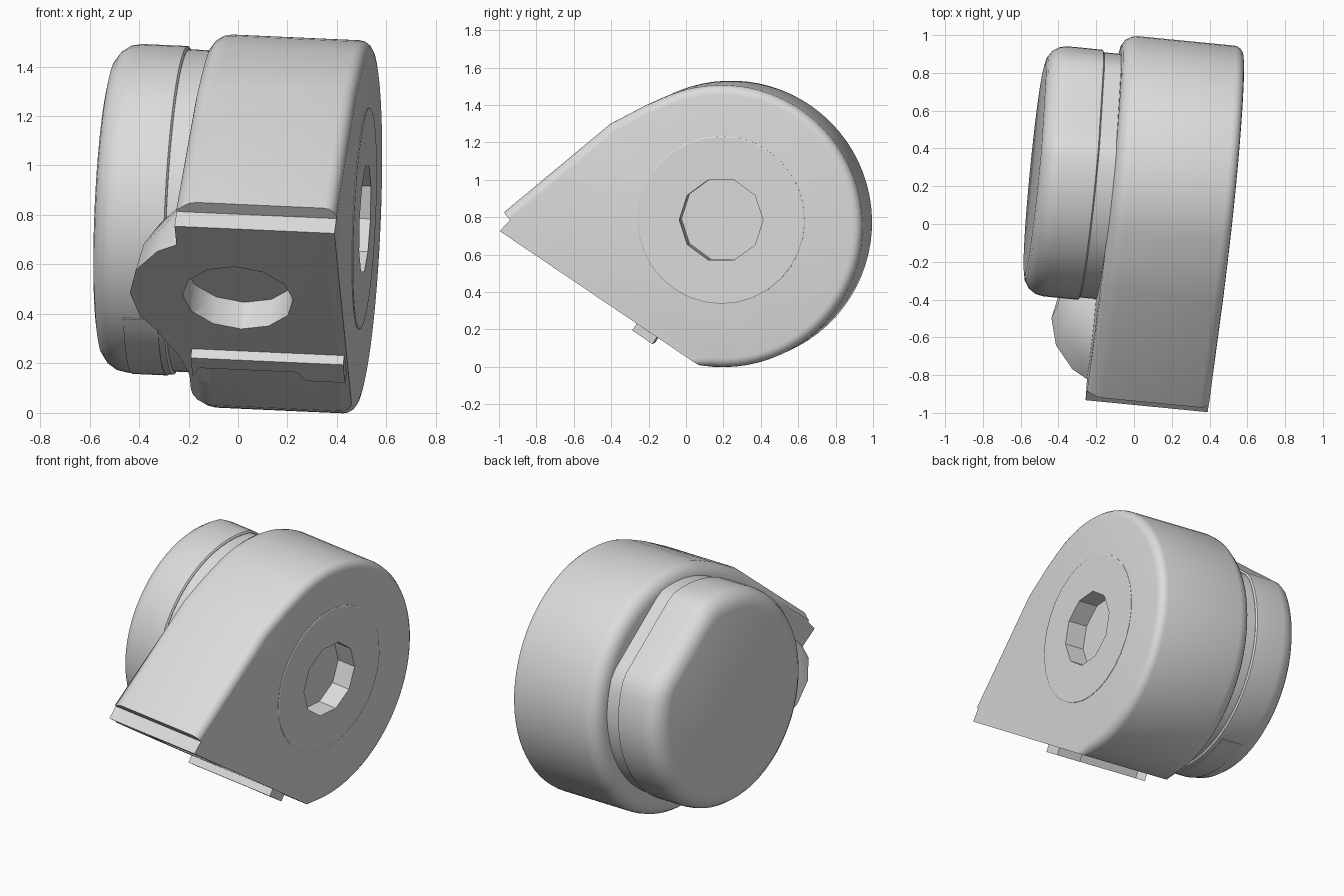
import bpy, bmesh, math
from mathutils import Matrix, Vector

if "Cube" in bpy.data.objects:
    bpy.data.objects.remove(bpy.data.objects["Cube"])

# Tilted frame: local x is the drum axis, local y/z is the plane of the side face
ax = Vector((1, -0.098, -0.045)).normalized()
ay = (Vector((0, 1, 0)) - ax * ax.y).normalized()
az = ax.cross(ay)
FRAME = Matrix.Translation((0, 0.238, 0.773)) @ Matrix((ax, ay, az)).transposed().to_4x4()

grey = bpy.data.materials.new("light_grey")
grey.diffuse_color = (0.72, 0.72, 0.72, 1)
grey.use_nodes = True
grey.node_tree.nodes["Principled BSDF"].inputs["Base Color"].default_value = grey.diffuse_color


def smooth(ob, angle):
    bpy.ops.object.select_all(action='DESELECT')
    ob.select_set(True)
    bpy.context.view_layer.objects.active = ob
    bpy.ops.object.shade_smooth_by_angle(angle=math.radians(angle))


def finish(bm, name, angle=32):
    bmesh.ops.recalc_face_normals(bm, faces=bm.faces)
    bm.transform(FRAME)
    mesh = bpy.data.meshes.new(name)
    bm.to_mesh(mesh)
    bm.free()
    mesh.materials.append(grey)
    ob = bpy.data.objects.new(name, mesh)
    bpy.context.collection.objects.link(ob)
    smooth(ob, angle)
    return ob


def loft(name, sections, angle=32):
    """Join (x, outline) sections of equal length and cap both ends."""
    bm = bmesh.new()
    rings = [[bm.verts.new((x, y, z)) for y, z in pts] for x, pts in sections]
    n = len(rings[0])
    for a, b in zip(rings, rings[1:]):
        for i in range(n):
            j = (i + 1) % n
            bm.faces.new((a[i], a[j], b[j], b[i]))
    bm.faces.new(rings[0])
    bm.faces.new(rings[-1])
    bmesh.ops.remove_doubles(bm, verts=bm.verts, dist=1e-5)
    return finish(bm, name, angle)


def lathe(name, prof, flat=None, seg=64):
    """Round sections (x, radius) on the drum axis; flat=(angle, distance) cuts a chord."""
    def outline(r):
        pts = []
        for k in range(seg):
            a = 2 * math.pi * k / seg
            c = math.cos(a - math.radians(flat[0])) if flat else 0
            s = min(1, flat[1] / (0.665 * c)) if c > 0.1 else 1
            pts.append((r * s * math.cos(a), 0.035 + r * s * math.sin(a)))
        return pts
    return loft(name, [(x, outline(r)) for x, r in prof])


# Foot plane: starts at the nose tip and runs down to the bottom corner
R = 0.755
tip, corner = Vector((-1.19, -0.03)), Vector((-0.118, -0.746))
t = (corner - tip).normalized()
up = Vector((-t.y, t.x))
foot = Vector((0.09, *(tip + t * 0.50)))
FOOT = Matrix.Translation(foot) @ Matrix(((1, 0, 0), (0, t.x, up.x), (0, t.y, up.y))).to_4x4()


def teardrop(d):
    """Housing outline with its top and round edge moved in by d; the foot line stays."""
    e = min(d, 0.04)
    pts = [tip, Vector((-1.135, 0.03)), Vector((-1.17, 0.07)) + Vector((0.65, -0.76)) * e]
    pts += [Vector(p) + Vector((0.62, -0.78)) * d for p in ((-0.6, 0.545), (-0.42, 0.64))]
    for k in range(45):
        a = math.radians(112 - 211 * k / 44)
        pts.append(Vector((math.cos(a), math.sin(a))) * (R - d))
    pts[-1] = corner - t * d * 1.3
    return pts


# Main teardrop housing: wide round on the drum side, small round on the right face
steps = [math.radians(a) for a in (0, 22.5, 45, 67.5, 90)]
left = [(-0.14 + 0.085 * (1 - math.cos(a)), teardrop(0.085 * (1 - math.sin(a)))) for a in steps]
right = [(0.51 - 0.05 * (1 - math.cos(a)), teardrop(0.05 * (1 - math.sin(a)))) for a in steps]
housing = loft("housing", left + right[::-1])

# Shallow round boss on the right face
boss = lathe("side_boss", [(0.49, 0.45), (0.512, 0.45), (0.515, 0.445)], seg=32)

# Motor drum on the left with a flat chord, and the neck behind its seam
rnd = [(-0.53 + 0.11 * (1 - math.sin(a)), 0.555 + 0.11 * math.cos(a)) for a in steps[::-1]]
lathe("motor_drum", rnd + [(-0.235, 0.665), (-0.228, 0.655)], flat=(51, 0.60))
lathe("drum_neck", [(-0.23, 0.652), (-0.12, 0.652)], flat=(51, 0.60))

# Thin curved cover plate under the drum
arc = [math.radians(222 + 68 * k / 16) for k in range(17)]
strip = [(r * math.cos(a), 0.035 + r * math.sin(a))
         for r, run in ((0.655, arc), (0.669, arc[::-1])) for a in run]
loft("drum_cover", [(-0.40, strip), (-0.26, strip)])

# Domed bulge beside the foot, ending on the foot plane
bm = bmesh.new()
bmesh.ops.create_uvsphere(bm, u_segments=16, v_segments=10, radius=0.44)
for no in ((0, 0, -1), (1, 0, 0)):
    geom = bm.verts[:] + bm.edges[:] + bm.faces[:]
    bmesh.ops.bisect_plane(bm, geom=geom, dist=1e-5, plane_co=(0, 0, 0), plane_no=no,
                           clear_outer=True)
    bmesh.ops.holes_fill(bm, edges=[e for e in bm.edges if e.is_boundary])
bm.transform(FOOT)
dome = finish(bm, "foot_dome", 25)

# Flared flange joining the bulge to the lower end of the foot
bm = bmesh.new()
flare = [(-0.34, 0.28), (-0.266, 0.437), (-0.235, 0.55), (-0.225, 0.62), (-0.1, 0.62), (-0.1, 0.28)]
face = bm.faces.new([bm.verts.new((x, y, 0)) for x, y in flare])
top = bmesh.ops.extrude_face_region(bm, geom=[face])["geom"]
bmesh.ops.translate(bm, verts=[v for v in top if isinstance(v, bmesh.types.BMVert)],
                    vec=(0, 0, 0.09))
bm.transform(FOOT)
finish(bm, "foot_flange")

# Lip across the lower end of the foot, with a deeper tab at each end
def lip(length):
    p = tip + t * 0.885
    q = p + t * length
    return [p + up * 0.02, p - up * 0.045, q - up * 0.045, q + up * 0.02]


loft("foot_lip", [(-0.12, lip(0.13)), (-0.09, lip(0.07)), (0.31, lip(0.07)),
                  (0.34, lip(0.13)), (0.50, lip(0.13))])


def cutter(name, matrix, radius, depth, sides):
    bm = bmesh.new()
    bmesh.ops.create_cone(bm, cap_ends=True, segments=sides, radius1=radius, radius2=radius,
                          depth=depth * 2, matrix=matrix)
    ob = finish(bm, name)
    ob.hide_render = True
    return ob


# Recesses in the foot and in the middle of the right face
foot_cut = cutter("foot_recess_cutter", FOOT, 0.225, 0.13, 12)
hub_cut = cutter("hub_recess_cutter", Matrix.Translation((0.51, 0, 0.035))
                 @ Matrix.Rotation(math.pi / 2, 4, 'Y'), 0.225, 0.12, 10)
for ob, tool in ((housing, foot_cut), (dome, foot_cut), (housing, hub_cut), (boss, hub_cut)):
    bpy.context.view_layer.objects.active = ob
    m = ob.modifiers.new("recess", 'BOOLEAN')
    m.operation, m.solver, m.object = 'DIFFERENCE', 'EXACT', tool
    bpy.ops.object.modifier_apply(modifier=m.name)
for tool in (foot_cut, hub_cut):
    bpy.data.objects.remove(tool)
for ob in (housing, dome, boss):
    smooth(ob, 30)
